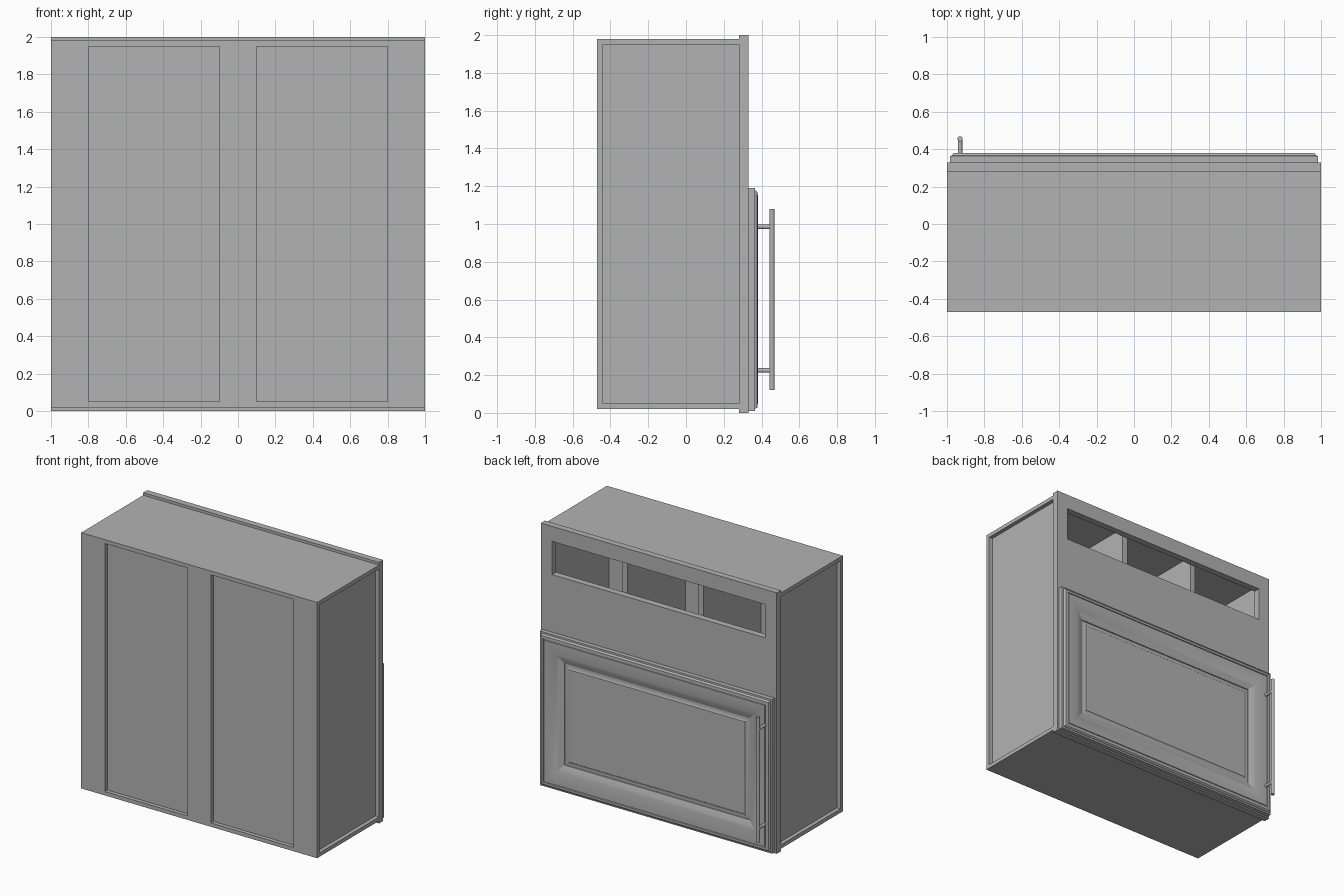
import bpy, bmesh, math

cube = bpy.data.objects.get("Cube")
if cube:
    bpy.data.objects.remove(cube)

grey = bpy.data.materials.new("cabinet_grey")
grey.use_nodes = True
COLOUR = (0.45, 0.45, 0.45, 1)
grey.diffuse_color = COLOUR
grey.node_tree.nodes["Principled BSDF"].inputs["Base Color"].default_value = COLOUR


def finish(name, bm, smooth=False):
    bmesh.ops.recalc_face_normals(bm, faces=bm.faces)
    mesh = bpy.data.meshes.new(name)
    bm.to_mesh(mesh)
    bm.free()
    mesh.materials.append(grey)
    obj = bpy.data.objects.new(name, mesh)
    bpy.context.collection.objects.link(obj)
    if smooth:
        bpy.ops.object.select_all(action='DESELECT')
        obj.select_set(True)
        bpy.context.view_layer.objects.active = obj
        bpy.ops.object.shade_smooth_by_angle(angle=math.radians(20))
    return obj


def box(name, xs, ys, zs):
    bm = bmesh.new()
    bmesh.ops.create_cube(bm, size=1)
    for v in bm.verts:
        for i, (lo, hi) in enumerate((xs, ys, zs)):
            v.co[i] = lo + (v.co[i] + 0.5) * (hi - lo)
    return finish(name, bm)


def loft(name, rects, cyclic, smooth=False):
    """Join rectangles (x0, x1, z0, z1, y) in order; cap the ends unless cyclic."""
    bm = bmesh.new()
    rings = [[bm.verts.new(p) for p in
              ((x0, y, z0), (x1, y, z0), (x1, y, z1), (x0, y, z1))]
             for x0, x1, z0, z1, y in rects]
    pairs = list(zip(rings, rings[1:]))
    if cyclic:
        pairs.append((rings[-1], rings[0]))
    else:
        bm.faces.new(rings[0])
        bm.faces.new(rings[-1])
    for a, b in pairs:
        for i in range(4):
            j = (i + 1) % 4
            bm.faces.new((a[i], a[j], b[j], b[i]))
    return finish(name, bm, smooth)


def rod(name, radius, length, location, along_y=False):
    bm = bmesh.new()
    bmesh.ops.create_cone(bm, cap_ends=True, segments=24,
                          radius1=radius, radius2=radius, depth=length)
    obj = finish(name, bm, True)
    obj.location = location
    if along_y:
        obj.rotation_euler.x = math.pi / 2
    return obj


# Carcass boards
BACK, FRONT = -0.47, 0.28
box("top_board", (-1, 1), (BACK, FRONT), (1.95, 1.98))
box("bottom_board", (-1, 1), (BACK, FRONT), (0.02, 0.05))
box("rear_panel", (-0.97, 0.97), (-0.44, -0.42), (0.05, 1.95))
box("rear_middle_stile", (-0.1, 0.1), (BACK, -0.44), (0.05, 1.95))
box("shelf", (-0.945, 0.945), (-0.42, FRONT), (1.2, 1.23))
for side, s in (("left", 1), ("right", -1)):
    box(side + "_rear_stile", sorted((0.8 * s, s)), (BACK, -0.44), (0.05, 1.95))
    box(side + "_side_panel", sorted((0.945 * s, 0.97 * s)), (-0.44, FRONT), (0.05, 1.95))
    box(side + "_divider", sorted((0.298 * s, 0.343 * s)), (-0.42, FRONT), (1.23, 1.95))

# Face frame with the long cubby opening
outer, opening = (-1, 1, 0, 2), (-0.905, 0.905, 1.63, 1.885)
loft("face_frame", [outer + (FRONT,), outer + (0.33,),
                    opening + (0.33,), opening + (FRONT,)], True)

# Door: moulded edge, curved slope and recessed panel, as (inset, y)
profile = [(0, 0.33), (0, 0.364), (0.012, 0.366), (0.016, 0.374), (0.022, 0.379),
           (0.04, 0.38), (0.042, 0.374), (0.05, 0.374), (0.052, 0.379)]
for i in range(1, 9):
    t = i / 8
    profile.append((0.052 + 0.148 * t, 0.379 - 0.029 * t * t))
profile += [(0.202, 0.344), (0.215, 0.344), (0.232, 0.35), (0.236, 0.354)]
loft("door", [(-0.985 + d, 0.985 - d, 0.01 + d, 1.19 - d, y)
              for d, y in profile], False, True)

# Bar handle on two posts
rod("handle_bar", 0.014, 0.96, (-0.93, 0.455, 0.6))
for name, z in (("lower", 0.225), ("upper", 0.985)):
    rod("handle_post_" + name, 0.012, 0.085, (-0.93, 0.4125, z), True)
